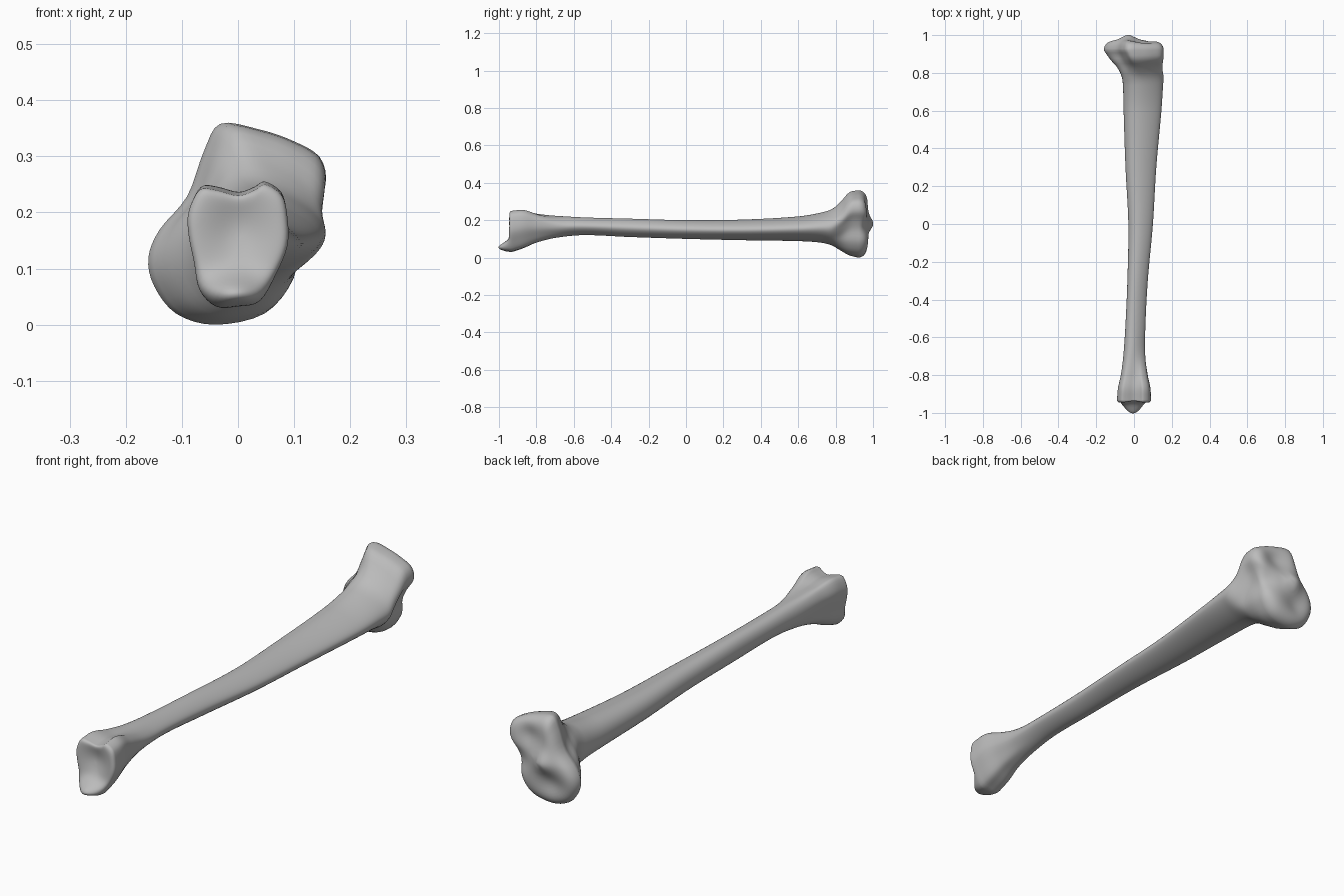
import bpy
import bmesh
import math

SIDES = 64
LENGTH_STEPS = 130
CAP_RINGS = 16

# Extents along the bone, in hundredths: y, left edge, right edge, underside, top
STATIONS = [
    (-93, -9, 9, 3, 25), (-87, -8.5, 8.7, 5, 25.5), (-80, -7, 7.3, 8, 24),
    (-70, -5.7, 6, 10.5, 22.5), (-55, -4.6, 6, 12, 21.5), (-30, -3.5, 7.3, 11, 20.8),
    (0, -3, 10, 10, 20), (30, -4.5, 11.8, 9.3, 20.3), (60, -5.5, 14.5, 8.8, 22),
    (72, -5.8, 15.3, 8, 24), (78, -6.5, 15.6, 6.5, 26), (83, -9, 15, 3.5, 30.5),
    (87, -12.5, 15.5, 1.3, 34.8), (92, -16, 15.7, 0, 36),
]
# End outlines (x, z) in hundredths, clockwise from the top
ANKLE_OUTLINE = [(0, 23), (3, 24), (5, 25), (8, 23), (9, 19), (9, 14), (7, 9), (4, 4),
                 (0, 3), (-4, 3), (-7, 6), (-8, 11), (-9, 16), (-9, 20), (-7, 24), (-4, 24)]
KNEE_OUTLINE = [(-3, 36), (4, 35), (10, 33), (15, 30), (16, 25), (13, 20), (11, 15), (10, 8),
                (5, 2), (-4, 0), (-11, 2), (-15, 7), (-16, 12), (-14, 17), (-9, 23), (-6, 31)]


def hermite(a, b, slope_a, slope_b, t):
    """Cubic blend between two values with given slopes."""
    u = 1 - t
    return (a * (1 + 2 * t) * u * u + slope_a * t * u * u
            + b * t * t * (3 - 2 * t) - slope_b * t * t * u)


def smoothstep(low, high, value):
    t = min(max((value - low) / (high - low), 0), 1)
    return t * t * (3 - 2 * t)


def bump(x, z, cx, cz, width, height):
    """Soft round bump used to sculpt the joint surfaces."""
    return math.exp(-((x - cx) / width) ** 2 - ((z - cz) / height) ** 2)


def normalise(points):
    """Fit an outline into the box from -1 to 1."""
    axes = []
    for values in zip(*points):
        low, high = min(values), max(values)
        axes.append([2 * (v - low) / (high - low) - 1 for v in values])
    return list(zip(*axes))


def smooth_outline(points):
    """Resample a closed outline as a smooth curve."""
    count, result = len(points), []
    for k in range(SIDES):
        i, t = divmod(k * count / SIDES, 1)
        p, a, b, q = (points[(int(i) + d) % count] for d in (-1, 0, 1, 2))
        result.append(tuple(hermite(a[n], b[n], (b[n] - p[n]) / 2, (q[n] - a[n]) / 2, t)
                            for n in range(2)))
    return normalise(result)


def shaft_outline():
    """Rounded wedge with its crest on the +x side."""
    angles = [math.tau * k / SIDES for k in range(SIDES)]
    return normalise([(math.sin(a), math.cos(a) * (1 - 0.3 * math.sin(a))) for a in angles])


def extents(y):
    """Smoothly interpolated extents of the bone at y."""
    last = len(STATIONS) - 1
    i = max(k for k in range(last) if STATIONS[k][0] <= y or k == 0)
    a, b = STATIONS[i], STATIONS[i + 1]
    p, q = STATIONS[max(i - 1, 0)], STATIONS[min(i + 2, last)]
    span = b[0] - a[0]
    t = (y - a[0]) / span
    return [hermite(a[n], b[n], (b[n] - p[n]) / (b[0] - p[0]) * span,
                    (q[n] - a[n]) / (q[0] - a[0]) * span, t) / 100 for n in range(1, 5)]


ankle, knee, shaft = smooth_outline(ANKLE_OUTLINE), smooth_outline(KNEE_OUTLINE), shaft_outline()


def section(y):
    """Cross-section ring at y (hundredths)."""
    left, right, low, high = extents(y)
    to_ankle, to_knee = smoothstep(-62, -88, y), smoothstep(76, 90, y)
    ring = []
    for s, a, k in zip(shaft, ankle, knee):
        u, v = (s[n] + (a[n] - s[n]) * to_ankle + (k[n] - s[n]) * to_knee for n in range(2))
        ring.append(((left + right + u * (right - left)) / 2, y / 100,
                     (low + high + v * (high - low)) / 2))
    return ring


def ankle_surface(x, z):
    """Hollow joint face with a pointed projection at the bottom."""
    return (-0.948 + 0.02 * bump(x, z, 0, 0.17, 0.05, 0.06)
            - 0.058 * bump(x, z, -0.005, 0.052, 0.055, 0.033))


def knee_surface(x, z):
    """Two shallow sockets with a raised ridge between them."""
    return (0.978 - 0.022 * bump(x, z, 0.05, 0.27, 0.06, 0.05)
            - 0.018 * bump(x, z, -0.06, 0.09, 0.06, 0.05)
            + 0.024 * bump(x, z, -0.03, 0.18, 0.04, 0.04)
            - 0.02 * bump(x, z, 0.1, 0.16, 0.05, 0.05))


def bridge(bm, first, second):
    for k in range(SIDES):
        n = (k + 1) % SIDES
        bm.faces.new((first[k], first[n], second[n], second[k]))


def add_cap(bm, rim, surface, centre, sharpness):
    """Close an end with rings that roll over onto a sculpted joint face."""
    cx, cz = centre
    edge = [v.co.copy() for v in rim]
    previous = rim
    for r in range(1, CAP_RINGS):
        t = math.cos(r / CAP_RINGS * math.pi / 2) ** 0.8
        roll = math.sqrt(1 - t ** sharpness)
        ring = []
        for p in edge:
            x, z = cx + (p.x - cx) * t, cz + (p.z - cz) * t
            ring.append(bm.verts.new((x, p.y + (surface(x, z) - p.y) * roll, z)))
        bridge(bm, previous, ring)
        previous = ring
    tip = bm.verts.new((cx, surface(cx, cz), cz))
    for k in range(SIDES):
        bm.faces.new((previous[k], previous[(k + 1) % SIDES], tip))


default = bpy.data.objects.get("Cube")
if default:
    bpy.data.objects.remove(default, do_unlink=True)

# Bone colour
grey = bpy.data.materials.new("bone grey")
grey.use_nodes = True
grey.diffuse_color = (0.5, 0.5, 0.5, 1)
grey.node_tree.nodes["Principled BSDF"].inputs["Base Color"].default_value = (0.5, 0.5, 0.5, 1)

# Shaft lofted from end to end, then both joint faces
bm = bmesh.new()
start, end = STATIONS[0][0], STATIONS[-1][0]
rings = []
for step in range(LENGTH_STEPS + 1):
    y = start + (end - start) * step / LENGTH_STEPS
    rings.append([bm.verts.new(p) for p in section(y)])
for first, second in zip(rings, rings[1:]):
    bridge(bm, first, second)
add_cap(bm, rings[0], ankle_surface, (0, 0.14), 12)
add_cap(bm, rings[-1], knee_surface, (0, 0.18), 5)
bmesh.ops.recalc_face_normals(bm, faces=bm.faces)

mesh = bpy.data.meshes.new("leg_bone")
bm.to_mesh(mesh)
bm.free()
mesh.materials.append(grey)
bone = bpy.data.objects.new("leg_bone", mesh)
bpy.context.collection.objects.link(bone)

# Smooth shading
bpy.context.view_layer.objects.active = bone
bone.select_set(True)
bpy.ops.object.shade_smooth_by_angle(angle=math.radians(50))
